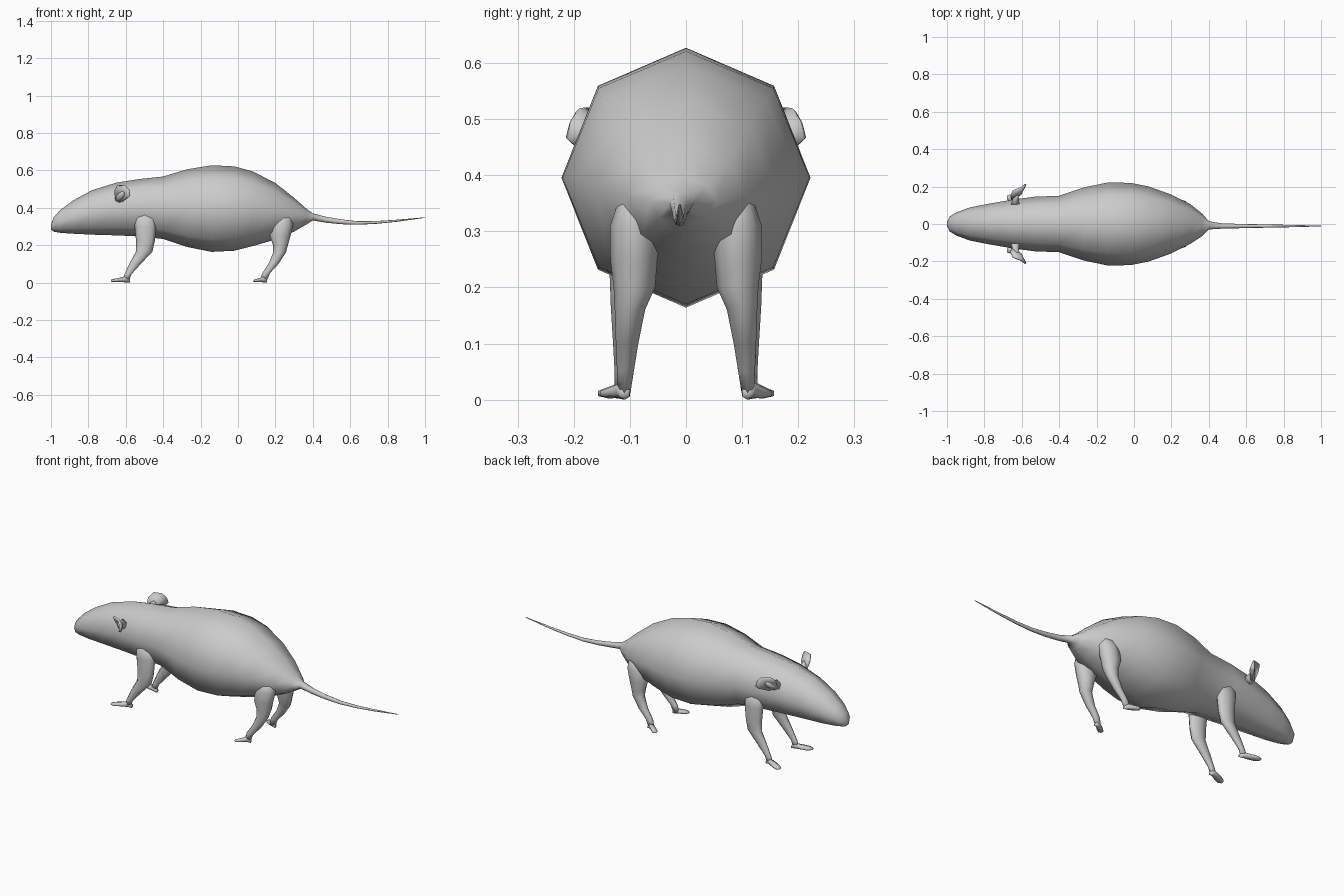
import bpy, bmesh, math
from mathutils import Vector

fur = bpy.data.materials.new("grey_fur")
fur.diffuse_color = (0.6, 0.6, 0.6, 1)


def finish(name, bm):
    bmesh.ops.recalc_face_normals(bm, faces=bm.faces)
    me = bpy.data.meshes.new(name)
    bm.to_mesh(me)
    bm.free()
    me.materials.append(fur)
    me.polygons.foreach_set("use_smooth", [True] * len(me.polygons))
    ob = bpy.data.objects.new(name, me)
    bpy.context.collection.objects.link(ob)
    return ob


def loft(name, rings, sides, u, v):
    """Skin rings given as (x, y, z, half size along u, half size along v)."""
    bm = bmesh.new()
    u, v = Vector(u), Vector(v)
    loops = []
    for x, y, z, a, b in rings:
        angles = [2 * math.pi * i / sides for i in range(sides)]
        loops.append([bm.verts.new(Vector((x, y, z)) + u * a * math.sin(t) + v * b * math.cos(t))
                      for t in angles])
    for p, q in zip(loops, loops[1:]):
        for i in range(sides):
            j = (i + 1) % sides
            bm.faces.new((p[i], p[j], q[j], q[i]))
    for end in (loops[0], loops[-1]):
        bm.faces.new(end)
    return finish(name, bm)


X, Y, Z = (1, 0, 0), (0, 1, 0), (0, 0, 1)

# body: x, bottom, top, half width
body = [(-1.0, .285, .31, .012), (-.985, .272, .35, .04), (-.95, .266, .388, .062),
        (-.88, .261, .44, .088), (-.78, .256, .494, .108), (-.65, .252, .534, .13),
        (-.53, .247, .553, .146), (-.4, .233, .567, .151), (-.27, .19, .606, .195),
        (-.14, .164, .627, .222), (-.02, .17, .621, .22), (.08, .195, .594, .2),
        (.2, .23, .532, .157), (.3, .272, .453, .107), (.365, .31, .395, .06),
        (.4, .332, .37, .022)]
# tail: x, bottom, top, half width
tail = [(.47, .32, .352, .014), (.55, .312, .338, .012), (.64, .309, .328, .01),
        (.74, .314, .329, .008), (.85, .325, .336, .006), (1.0, .346, .349, .002)]
rings = [(x, -.011 * max(0, min(1, (x - .3) / .15)), (lo + hi) / 2, w, (hi - lo) / 2)
         for x, lo, hi, w in body + tail]
loft("body_and_tail", rings, 8, Y, Z)

for s, side in ((1, "left"), (-1, "right")):
    def limb(name, rows, sides, u, v):
        loft(side + "_" + name, [(x, s * y, z, a, b) for x, y, z, a, b in rows], sides, u, v)

    # front leg and paw
    limb("front_leg", [(-.5, .105, .38, .055, .025), (-.495, .107, .3, .058, .03),
                       (-.495, .108, .22, .05, .028), (-.502, .11, .165, .044, .024),
                       (-.55, .113, .1, .031, .017), (-.588, .115, .045, .019, .012),
                       (-.6, .115, .012, .018, .012)], 8, X, Y)
    limb("front_paw", [(-.578, .112, .01, .011, .01), (-.6, .115, .018, .015, .017),
                       (-.635, .128, .014, .022, .011), (-.662, .138, .011, .022, .009),
                       (-.68, .142, .01, .012, .005)], 6, Y, Z)
    # hind leg and paw
    limb("hind_leg", [(.245, .085, .37, .04, .03), (.235, .09, .31, .06, .045),
                      (.225, .093, .25, .056, .042), (.227, .092, .2, .04, .037),
                      (.222, .1, .16, .034, .027), (.19, .105, .1, .027, .02),
                      (.15, .108, .05, .021, .015), (.137, .11, .012, .018, .011)], 8, X, Y)
    limb("hind_paw", [(.155, .109, .01, .01, .01), (.137, .112, .018, .014, .017),
                      (.118, .124, .014, .02, .011), (.1, .136, .011, .02, .009),
                      (.084, .142, .009, .012, .005)], 6, Y, Z)

    # ear: stem and thin cupped flap
    limb("ear_stem", [(-.635, .105, .45, .026, .03), (-.632, .14, .46, .018, .024),
                      (-.617, .168, .475, .012, .016)], 6, X, Z)
    outline = [(-.66, .15, .495), (-.645, .178, .518), (-.605, .192, .517), (-.585, .205, .495),
               (-.58, .212, .466), (-.592, .2, .454), (-.62, .15, .432), (-.655, .125, .45)]
    bm = bmesh.new()
    rim = [bm.verts.new((x, s * y, z)) for x, y, z in outline]
    middle = bm.verts.new((-.605, s * .16, .478))
    for i, p in enumerate(rim):
        bm.faces.new((p, rim[(i + 1) % len(rim)], middle))
    ear = finish(side + "_ear", bm)
    mod = ear.modifiers.new("thickness", 'SOLIDIFY')
    mod.thickness = .01
    mod.offset = 0
